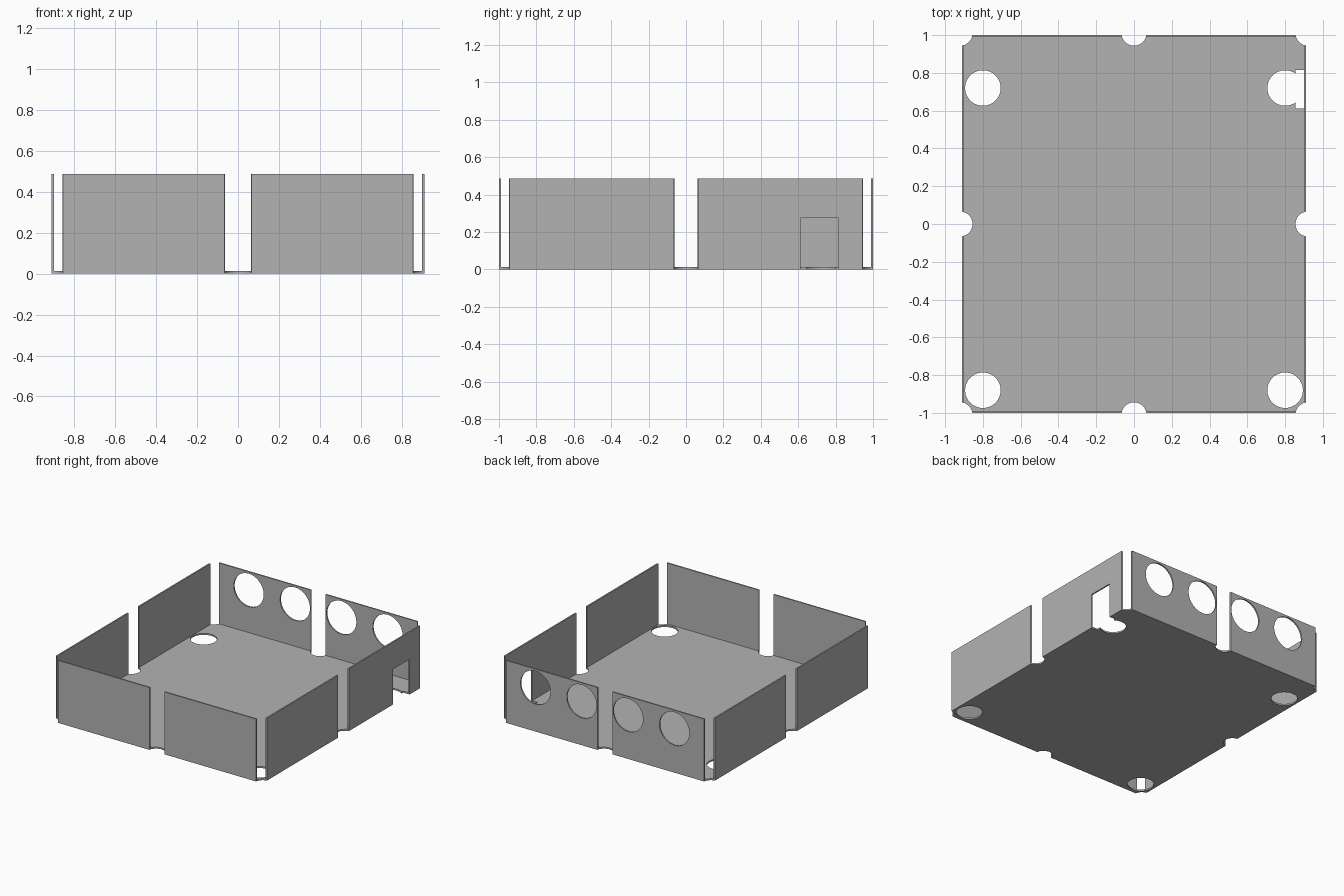
import bpy
import math
from mathutils import Vector

default = bpy.data.objects.get("Cube")
if default:
    bpy.data.objects.remove(default, do_unlink=True)

HALF_X, HALF_Y, HEIGHT = 0.911, 1.0, 0.487
WALL, FLOOR = 0.011, 0.012

grey = bpy.data.materials.new("plain_grey")
grey.use_nodes = True
colour = (0.45, 0.45, 0.45, 1)
grey.diffuse_color = colour
grey.node_tree.nodes["Principled BSDF"].inputs["Base Color"].default_value = colour


def box(name, low, high):
    low, high = Vector(low), Vector(high)
    bpy.ops.mesh.primitive_cube_add(size=1, location=(low + high) / 2)
    obj = bpy.context.object
    obj.name = name
    obj.scale = high - low
    bpy.ops.object.transform_apply(location=True, rotation=True, scale=True)
    return obj


def cylinder(name, centre, radius, depth, along_y=False):
    bpy.ops.mesh.primitive_cylinder_add(
        vertices=64, radius=radius, depth=depth, location=centre,
        rotation=(math.pi / 2 if along_y else 0, 0, 0))
    obj = bpy.context.object
    obj.name = name
    bpy.ops.object.transform_apply(location=True, rotation=True, scale=True)
    return obj


# Solid body, later hollowed into an open tray
tray = box("enclosure_tray", (-HALF_X, -HALF_Y, 0), (HALF_X, HALF_Y, HEIGHT))
tray.data.materials.append(grey)

# Inner cavity
cutters = [box("cavity_cutter", (WALL - HALF_X, WALL - HALF_Y, FLOOR),
               (HALF_X - WALL, HALF_Y - WALL, 1))]

# Round vertical slots at each corner and at the middle of each wall
for sx in (-1, 0, 1):
    for sy in (-1, 0, 1):
        if sx or sy:
            cutters.append(cylinder("slot_cutter", (sx * 0.921, sy * 1.01, 0), 0.066, 2))

# Floor holes near the corners
for x in (-0.8, 0.8):
    for y in (-0.88, 0.72):
        cutters.append(cylinder("floor_hole_cutter", (x, y, 0), 0.094, 0.1))

# Row of four holes through the back wall
for x in (-0.6, -0.2, 0.2, 0.6):
    cutters.append(cylinder("back_hole_cutter", (x, 1, 0.343), 0.129, 0.2, True))

# Square opening low in the left side wall, running through the floor edge
cutters.append(box("side_opening_cutter", (0.855, 0.612, -0.2), (1.1, 0.815, 0.275)))

for cutter in cutters:
    cutter.hide_render = True
    cut = tray.modifiers.new(cutter.name, "BOOLEAN")
    cut.operation = "DIFFERENCE"
    cut.solver = "EXACT"
    cut.object = cutter

# Bake the cuts, then discard the cutters
depsgraph = bpy.context.evaluated_depsgraph_get()
result = bpy.data.meshes.new_from_object(tray.evaluated_get(depsgraph))
tray.modifiers.clear()
tray.data = result
result.materials.clear()
result.materials.append(grey)
for face in result.polygons:
    face.material_index = 0
for cutter in cutters:
    bpy.data.objects.remove(cutter, do_unlink=True)

bpy.ops.object.select_all(action="DESELECT")
tray.select_set(True)
bpy.context.view_layer.objects.active = tray
bpy.ops.object.shade_smooth_by_angle(angle=math.radians(30))
